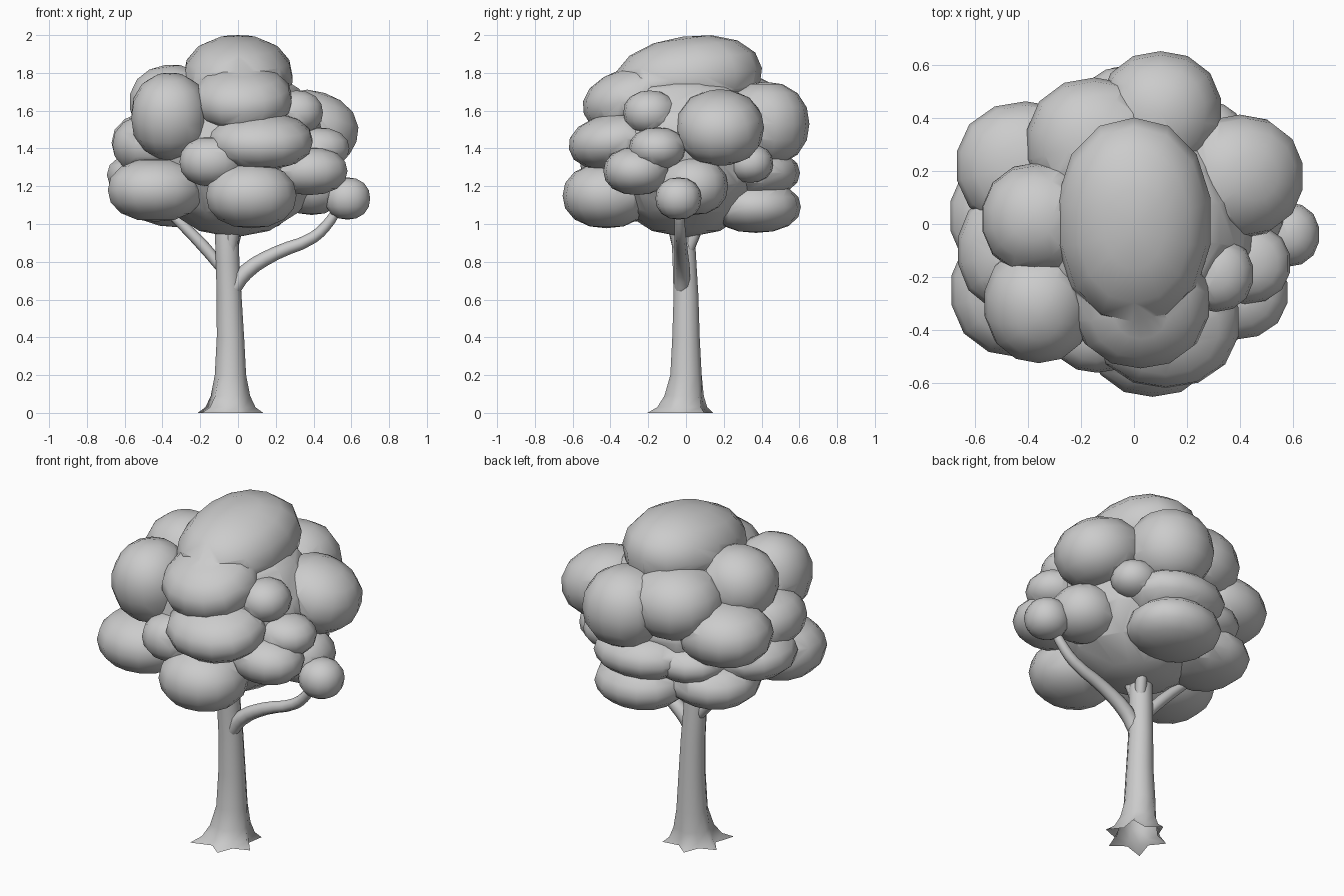
import bpy, bmesh, math

if "Cube" in bpy.data.objects:
    bpy.data.objects.remove(bpy.data.objects["Cube"])

def smooth(ob):
    for p in ob.data.polygons:
        p.use_smooth = True

def puff(name, c, r, tilt=(0, 0), box=2.2):
    # slightly boxy ellipsoid
    bpy.ops.mesh.primitive_uv_sphere_add(segments=14, ring_count=8, radius=1, location=c,
                                         rotation=(math.radians(tilt[0]), math.radians(tilt[1]), 0))
    ob = bpy.context.object
    ob.name = name
    for v in ob.data.vertices:
        v.co *= 1.015 * sum(abs(k) ** box for k in v.co) ** (-1 / box)
    ob.scale = r
    smooth(ob)
    return ob

def branch(name, pts):
    # tapered tube through (x, y, z, radius) points
    cu = bpy.data.curves.new(name, 'CURVE')
    cu.dimensions = '3D'
    cu.bevel_depth = 1
    cu.bevel_resolution = 2
    cu.resolution_u = 3
    cu.use_fill_caps = True
    sp = cu.splines.new('BEZIER')
    sp.bezier_points.add(len(pts) - 1)
    for b, (x, y, z, r) in zip(sp.bezier_points, pts):
        b.co = (x, y, z)
        b.radius = r
        b.handle_left_type = b.handle_right_type = 'AUTO'
    ob = bpy.data.objects.new(name, cu)
    bpy.context.collection.objects.link(ob)
    bpy.ops.object.select_all(action='DESELECT')
    ob.select_set(True)
    bpy.context.view_layer.objects.active = ob
    bpy.ops.object.convert(target='MESH')
    smooth(bpy.context.object)

# Trunk: lofted rings, open below, with root points flaring at the base
rings = [  # z, centre x, centre y, radius, root flare
    (0.0, -.04, -.03, .14, .04), (.03, -.04, -.02, .117, .02), (.09, -.04, -.01, .1, .008),
    (.2, -.04, 0, .086, 0), (.4, -.04, 0, .075, 0), (.62, -.047, 0, .068, 0),
    (.8, -.055, -.008, .065, 0), (.94, -.06, -.015, .064, 0), (1.0, -.06, -.015, .06, 0)]
N = 12
bm = bmesh.new()
loops = []
for z, cx, cy, r, f in rings:
    loop = []
    for i in range(N):
        a = 2 * math.pi * i / N + math.pi / 4
        d = r + (f * (1.8 if i == 6 else 1) if i % 2 == 0 else -f * .6)
        loop.append(bm.verts.new((cx + d * math.cos(a), cy + d * math.sin(a), z)))
    loops.append(loop)
for a, b in zip(loops, loops[1:]):
    for i in range(N):
        j = (i + 1) % N
        bm.faces.new((a[i], a[j], b[j], b[i]))
bm.faces.new(loops[-1])
me = bpy.data.meshes.new("trunk")
bm.to_mesh(me)
bm.free()
trunk = bpy.data.objects.new("trunk", me)
bpy.context.collection.objects.link(trunk)
smooth(trunk)

# Branches
branch("right_branch", [(-.03, -.02, .65, .04), (.04, -.02, .745, .042), (.2, -.025, .845, .036),
                        (.4, -.03, .93, .031), (.49, -.035, 1.02, .027), (.52, -.04, 1.07, .024)])
branch("left_branch", [(-.08, 0, .76, .03), (-.19, .01, .89, .032), (-.34, .02, 1.04, .026)])
branch("front_branch", [(-.045, -.03, .83, .034), (-.035, -.045, .92, .038), (-.01, -.07, 1, .034)])
branch("back_branch", [(-.04, .005, .84, .03), (-.02, .035, .92, .032), (0, .07, 1, .03)])

# Foliage: overlapping flattened puffs, merged onto a core
core = puff("foliage", (-.02, 0, 1.39), (.49, .465, .455), box=2)
front = [((-.435, -.25, 1.18), (.255, .25, .165)), ((.07, -.42, 1.15), (.24, .23, .17)),
         ((-.14, -.41, 1.33), (.17, .15, .13)), ((.12, -.37, 1.44), (.275, .25, .145), (10, 0)),
         ((.025, -.29, 1.665), (.26, .26, .16), (18, 0)), ((-.36, -.3, 1.57), (.205, .22, .225), (15, 0))]
right = [((.4, .18, 1.51), (.24, .23, .19), (0, 18)), ((.31, -.19, 1.59), (.14, .14, .115)),
         ((.42, -.15, 1.4), (.17, .15, .11)), ((.38, -.26, 1.28), (.2, .175, .125)),
         ((.39, .04, 1.2), (.18, .18, .15)), ((.58, -.04, 1.135), (.12, .12, .11))]
back = [((.1, .42, 1.53), (.23, .23, .22)), ((-.15, .3, 1.58), (.255, .25, .2)),
        ((.28, .34, 1.32), (.13, .12, .1)), ((.02, .36, 1.27), (.28, .24, .13)),
        ((.03, .37, 1.09), (.255, .235, .135))]
left = [((-.36, .02, 1.64), (.215, .21, .2), (0, -8)), ((-.41, .22, 1.43), (.26, .24, .17)),
        ((-.45, -.1, 1.42), (.215, .23, .16)), ((-.45, .03, 1.26), (.245, .24, .13)),
        ((-.22, .28, 1.25), (.22, .2, .11)), ((-.32, .19, 1.12), (.25, .245, .135))]
top = [((0, .01, 1.77), (.29, .39, .22), (8, 0))]
puffs = [puff("foliage_puff", *args) for args in front + right + back + left + top]
for p in puffs:
    m = core.modifiers.new("merge", 'BOOLEAN')
    m.operation = 'UNION'
    m.solver = 'EXACT'
    m.object = p
bpy.ops.object.select_all(action='DESELECT')
core.select_set(True)
bpy.context.view_layer.objects.active = core
bpy.ops.object.convert(target='MESH')
for p in puffs:
    bpy.data.objects.remove(p)
bpy.ops.object.shade_smooth_by_angle(angle=math.radians(40))
